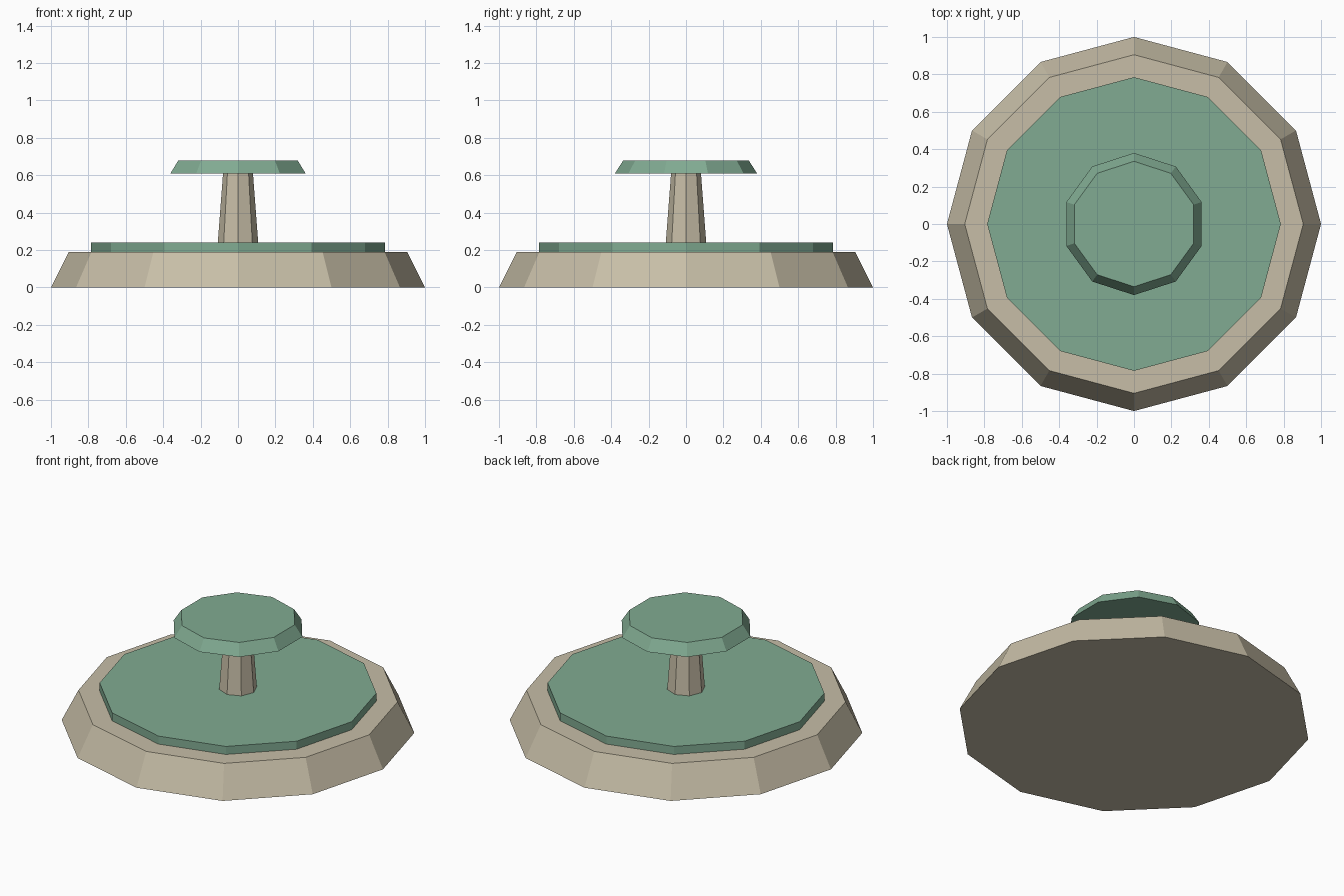
import bpy
import bmesh

if "Cube" in bpy.data.objects:
    bpy.data.objects.remove(bpy.data.objects["Cube"])


def srgb(*rgb):
    """Convert 0-255 sRGB to a linear RGBA colour."""
    lin = [((c / 255 + 0.055) / 1.055) ** 2.4 for c in rgb]
    return (*lin, 1.0)


def material(name, colour):
    mat = bpy.data.materials.new(name)
    mat.diffuse_color = colour
    mat.use_nodes = True
    mat.node_tree.nodes["Principled BSDF"].inputs["Base Color"].default_value = mat.diffuse_color
    return mat


def frustum(name, sides, r_bottom, r_top, z_bottom, z_top, mat):
    """Flat-sided tapered solid with one corner pointing to +y."""
    bm = bmesh.new()
    bmesh.ops.create_cone(bm, cap_ends=True, segments=sides,
                          radius1=r_bottom, radius2=r_top,
                          depth=z_top - z_bottom)
    # put the corner nearest +y exactly on the y axis
    bmesh.ops.translate(bm, verts=bm.verts, vec=(0, 0, (z_bottom + z_top) / 2))
    mesh = bpy.data.meshes.new(name)
    bm.to_mesh(mesh)
    bm.free()
    mesh.materials.append(mat)
    obj = bpy.data.objects.new(name, mesh)
    bpy.context.collection.objects.link(obj)
    return obj


stone = material("warm_stone", srgb(199, 190, 167))
green = material("sage_green", srgb(129, 171, 146))

# Sloped plinth and the thin disc on it
frustum("base", 12, 1.0, 0.905, 0.0, 0.19, stone)
frustum("lower_disc", 12, 0.785, 0.785, 0.19, 0.24, green)

# Tapered post carrying the bevelled cap
frustum("post", 8, 0.108, 0.08, 0.24, 0.61, stone)
frustum("cap", 10, 0.38, 0.335, 0.61, 0.68, green)
